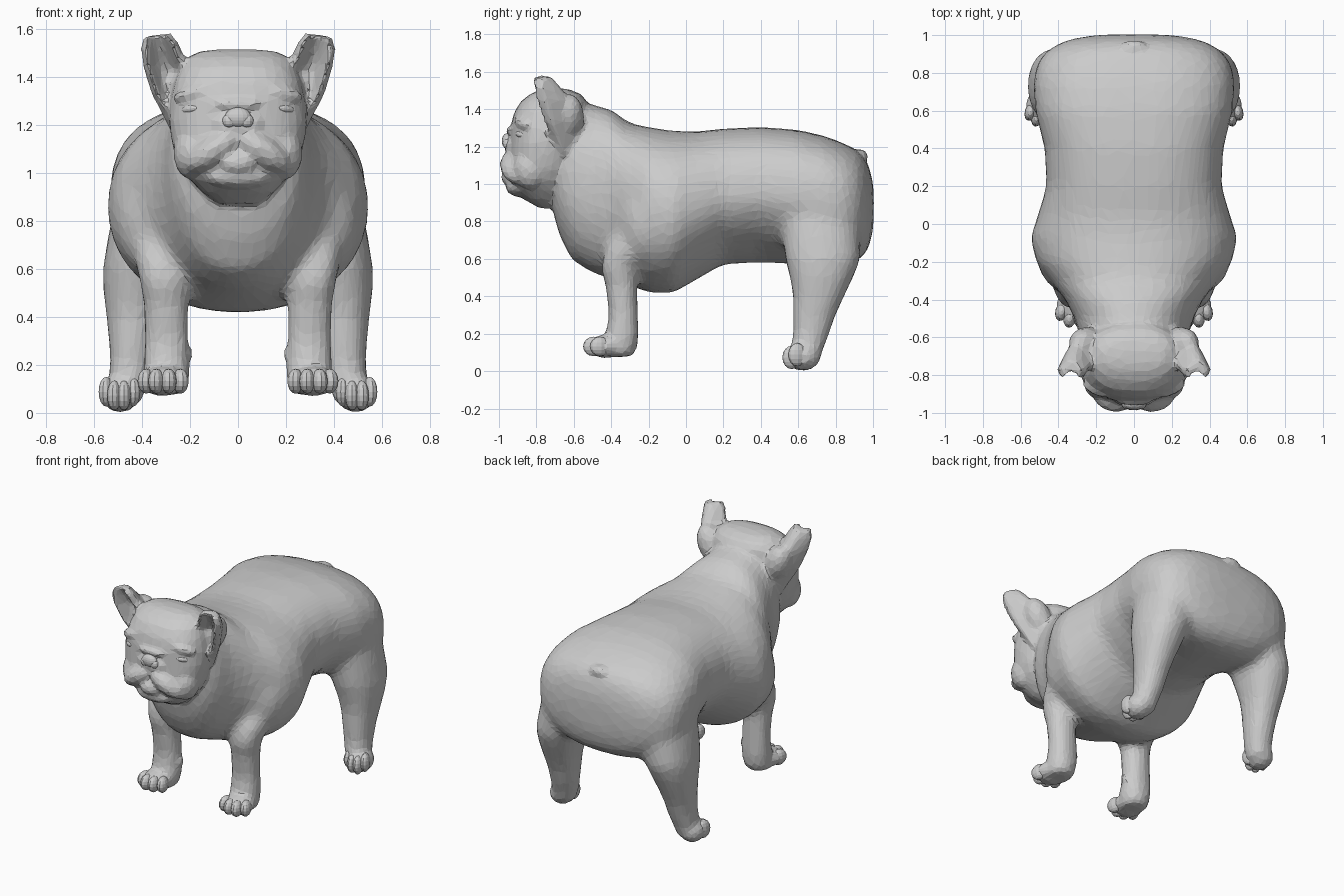
import bpy, bmesh
from math import sin, cos, pi, radians
from mathutils import Matrix, Vector, Euler


def loft(bm, rings):
    """Skin a list of closed point rings and cap both ends."""
    rows = [[bm.verts.new(p) for p in r] for r in rings]
    n = len(rows[0])
    for a, b in zip(rows, rows[1:]):
        for i in range(n):
            j = (i + 1) % n
            bm.faces.new((a[i], a[j], b[j], b[i]))
    bm.faces.new(rows[0][::-1])
    bm.faces.new(rows[-1])


def oval(a, b, power=2.0, n=32, low=None):
    """Superellipse with half sizes a and b; low is the squareness of the lower half."""
    out = []
    for i in range(n):
        c, s = cos(2 * pi * i / n), sin(2 * pi * i / n)
        p = low if low and s < 0 else power
        u = a * abs(c) ** (2 / p) * (1 if c >= 0 else -1)
        v = b * abs(s) ** (2 / p) * (1 if s >= 0 else -1)
        out.append((u, v))
    return out


def blob(bm, loc, size, rot=(0, 0, 0), seg=16):
    """Stretched sphere."""
    m = Matrix.LocRotScale(Vector(loc), Euler([radians(r) for r in rot]), Vector(size))
    bmesh.ops.create_uvsphere(bm, u_segments=seg, v_segments=seg * 2 // 3, radius=1, matrix=m)


def finish(bm, name):
    bmesh.ops.recalc_face_normals(bm, faces=bm.faces)
    me = bpy.data.meshes.new(name)
    bm.to_mesh(me)
    bm.free()
    ob = bpy.data.objects.new(name, me)
    bpy.context.collection.objects.link(ob)
    return ob


def fuse(ob, voxel, steps, ratio=1.0):
    """Merge overlapping volumes, soften the joins, reduce to broad facets."""
    rm = ob.modifiers.new("fuse", 'REMESH')
    rm.mode = 'VOXEL'
    rm.voxel_size = voxel
    sm = ob.modifiers.new("soften", 'SMOOTH')
    sm.factor = 0.5
    sm.iterations = steps
    if ratio < 1:
        ob.modifiers.new("facets", 'DECIMATE').ratio = ratio
    bpy.context.view_layer.update()
    deps = bpy.context.evaluated_depsgraph_get()
    me = bpy.data.meshes.new_from_object(ob.evaluated_get(deps))
    ob.modifiers.clear()
    ob.data = me
    for p in me.polygons:
        p.use_smooth = False


trunk = bmesh.new()

# Torso and neck: y, half width, top, bottom, squareness above and below
torso = [(-0.715, .15, 1.08, .86, 2, 2), (-0.675, .25, 1.32, .72, 2, 2), (-0.61, .285, 1.475, .59, 2.2, 2.1),
         (-0.50, .315, 1.425, .525, 2.2, 2.2), (-0.40, .365, 1.40, .49, 2.2, 2.2),
         (-0.30, .445, 1.325, .455, 2.2, 2.2), (-0.20, .52, 1.305, .42, 2.2, 2.2),
         (-0.07, .55, 1.285, .415, 2.2, 2.1), (0.05, .51, 1.28, .485, 2.3, 1.9),
         (0.20, .465, 1.297, .57, 2.4, 1.7), (0.40, .475, 1.305, .58, 2.5, 1.6),
         (0.60, .525, 1.29, .57, 2.6, 1.8), (0.75, .535, 1.255, .56, 2.6, 2.2),
         (0.85, .515, 1.215, .56, 2.6, 2.4), (0.92, .46, 1.18, .59, 2.5, 2.4),
         (0.97, .37, 1.12, .64, 2.4, 2.3), (0.997, .24, 1.03, .73, 2.2, 2.2), (1.004, .12, .96, .8, 2, 2)]
loft(trunk, [[(u, y, (t + b) / 2 + v) for u, v in oval(w, (t - b) / 2, p, 32, q)]
             for y, w, t, b, p, q in torso])

# Leg sections: z, centre x, centre y, half width, half depth
front_leg = [(.80, .33, -.22, .10, .12), (.65, .325, -.31, .11, .125), (.55, .31, -.36, .102, .10),
             (.45, .30, -.345, .096, .085), (.30, .297, -.335, .096, .08), (.20, .297, -.34, .10, .09),
             (.13, .30, -.365, .10, .11), (.075, .30, -.375, .085, .10)]
rear_leg = [(.95, .34, .69, .15, .20), (.75, .38, .72, .16, .21), (.60, .41, .732, .155, .205),
            (.50, .425, .725, .137, .172), (.40, .435, .71, .115, .14), (.30, .44, .685, .10, .118),
            (.20, .445, .67, .09, .10), (.12, .46, .645, .086, .093), (.03, .475, .64, .075, .075)]
for s in (1, -1):
    for leg in (front_leg, rear_leg):
        loft(trunk, [[(s * cx + u, cy + v, z) for u, v in oval(rx, ry, 2.2, 20)]
                     for z, cx, cy, rx, ry in leg])
    blob(trunk, (s * .325, -.20, .80), (.185, .17, .25))   # shoulder
body = finish(trunk, "body")
fuse(body, .02, 22)

# Continue from the softened trunk
skin = bmesh.new()
skin.from_mesh(body.data)

# Head: z, half width, front, back
head = [(.87, .08, -.78, -.66), (.92, .15, -.87, -.64), (.97, .20, -.925, -.61), (1.02, .238, -.945, -.60),
        (1.08, .265, -.95, -.58), (1.15, .28, -.945, -.57), (1.22, .288, -.94, -.56),
        (1.30, .283, -.938, -.54), (1.38, .265, -.92, -.52), (1.44, .24, -.885, -.53),
        (1.48, .21, -.835, -.56), (1.505, .16, -.78, -.62), (1.513, .08, -.74, -.67)]
loft(skin, [[(u, (f + b) / 2 + v, z) for u, v in oval(w, (b - f) / 2, 2.4)]
            for z, w, f, b in head])

# Chin, lower lip, bridge wrinkle, muzzle bridge, tail stub
blob(skin, (0, -.885, .985), (.14, .08, .055))
blob(skin, (0, -.935, 1.04), (.08, .055, .05))
blob(skin, (0, -.93, 1.285), (.10, .035, .022))
blob(skin, (0, -.93, 1.20), (.11, .04, .06))
blob(skin, (0, .925, 1.14), (.08, .05, .045), (35, 0, 0))

# Ear sections: inner edge x z, outer edge x z, rim y, cup depth
ear = [(.15, 1.33, .27, 1.15, -.68, .10), (.20, 1.45, .36, 1.32, -.745, .125),
       (.230, 1.505, .395, 1.43, -.78, .12), (.25, 1.55, .407, 1.51, -.80, .09),
       (.28, 1.582, .395, 1.565, -.80, .05)]
for s in (1, -1):
    rings = []
    for xi, zi, xo, zo, y, d in ear:
        def arc(lo, hi, depth, shift):
            return [(s * (xi + (xo - xi) * t), y + shift + depth * sin(pi * k / 8), zi + (zo - zi) * t)
                    for k in range(9) for t in [lo + (hi - lo) * k / 8]]
        rings.append(arc(0, 1, d, .03) + arc(.14, .86, d * .75, -.022)[::-1])
    loft(skin, rings)
    # Thick ear root behind the cup
    blob(skin, (s * .25, -.63, 1.36), (.085, .085, .13), (0, s * 25, 0))
    # Paws and dewclaw
    blob(skin, (s * .312, -.43, .132), (.10, .10, .062))
    blob(skin, (s * .49, .625, .08), (.083, .095, .078))
    blob(skin, (s * .212, -.33, .245), (.025, .03, .033))
    # Drooping upper lip, cheek and brow
    blob(skin, (s * .105, -.905, 1.088), (.135, .09, .066), (0, s * 33, s * 12))
    blob(skin, (s * .19, -.83, 1.08), (.08, .095, .11))
    blob(skin, (s * .19, -.875, 1.33), (.09, .035, .03), (0, s * 12, s * 20))
bmesh.ops.recalc_face_normals(skin, faces=skin.faces)
skin.to_mesh(body.data)
skin.free()
fuse(body, .014, 5, .07)

# Toes
toes = bmesh.new()
for s in (1, -1):
    for x, y in ((.24, -.47), (.288, -.495), (.34, -.495), (.382, -.46)):
        blob(toes, (s * x, y, .132), (.034, .055, .052), (0, 0, s * (x - .3) * 200), 12)
    for x, y, z in ((.437, .59, .088), (.475, .565, .073), (.515, .565, .073), (.548, .595, .088)):
        blob(toes, (s * x, y, z), (.03, .05, .062), (0, 0, s * (x - .48) * 250), 12)
finish(toes, "toes")

# Nose with two lobes
nose = bmesh.new()
blob(nose, (0, -.955, 1.23), (.055, .03, .042))
for s in (1, -1):
    blob(nose, (s * .036, -.952, 1.215), (.03, .028, .03), (0, 0, 0), 12)
finish(nose, "nose")

# Narrow eyes
eyes = bmesh.new()
for s in (1, -1):
    blob(eyes, (s * .20, -.882, 1.265), (.045, .02, .018), (0, s * 8, s * 35), 12)
finish(eyes, "eyes")
